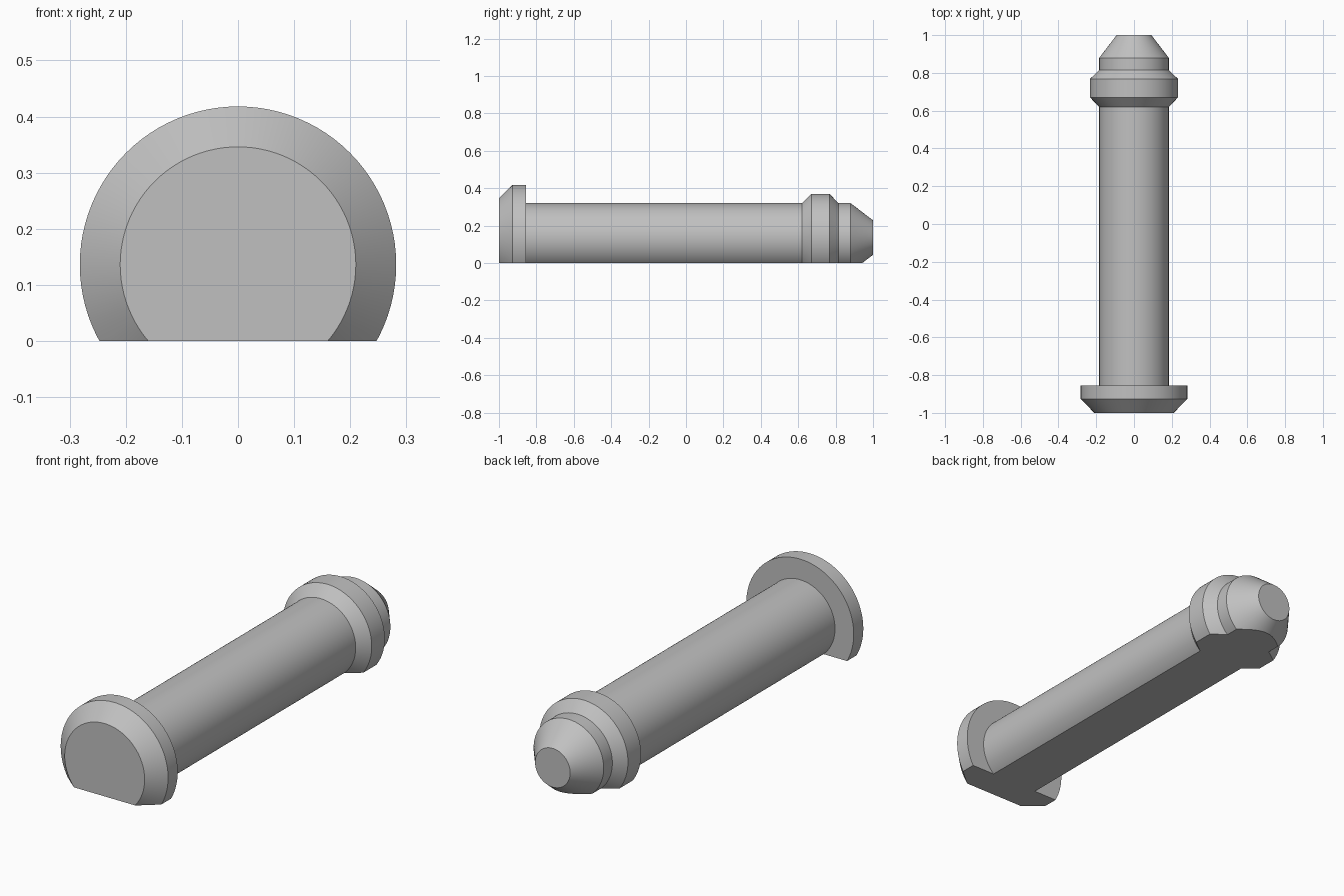
import bpy, bmesh, math
from mathutils import Vector

cube = bpy.data.objects.get("Cube")
if cube:
    bpy.data.objects.remove(cube, do_unlink=True)

AXIS_Z = 0.136   # height of the pin's axis above the flat underside
SIDES = 96

# Plain grey plastic
grey = bpy.data.materials.new("grey")
grey.use_nodes = True
colour = (0.53, 0.53, 0.53, 1)
grey.diffuse_color = colour
grey.node_tree.nodes["Principled BSDF"].inputs["Base Color"].default_value = colour

# (y, radius) from the chamfered head, along the shaft and collar, to the tapered tip
profile = [(-1, 0), (-1, 0.21), (-0.927, 0.282), (-0.855, 0.282),
           (-0.855, 0.184), (0.62, 0.184), (0.67, 0.233), (0.768, 0.233),
           (0.815, 0.184), (0.88, 0.184), (1, 0.092), (1, 0)]

# Turned body
bm = bmesh.new()
verts = [bm.verts.new((0, y, AXIS_Z + r)) for y, r in profile]
edges = [bm.edges.new(pair) for pair in zip(verts, verts[1:])]
bmesh.ops.spin(bm, geom=verts + edges, cent=(0, 0, AXIS_Z), axis=(0, 1, 0),
               angle=math.tau, steps=SIDES, use_duplicate=False)
bmesh.ops.remove_doubles(bm, verts=bm.verts, dist=1e-5)

# Flat underside
cut = bmesh.ops.bisect_plane(bm, geom=bm.verts[:] + bm.edges[:] + bm.faces[:],
                             plane_co=Vector((0, 0, 0)), plane_no=Vector((0, 0, 1)),
                             clear_inner=True)
rim = [e for e in bm.edges if e.is_boundary]
bmesh.ops.contextual_create(bm, geom=rim)
bmesh.ops.recalc_face_normals(bm, faces=bm.faces)

mesh = bpy.data.meshes.new("retaining_pin")
bm.to_mesh(mesh)
bm.free()
mesh.materials.append(grey)
pin = bpy.data.objects.new("retaining_pin", mesh)
bpy.context.collection.objects.link(pin)

# Smooth round sides with crisp chamfer edges
bpy.ops.object.select_all(action='DESELECT')
pin.select_set(True)
bpy.context.view_layer.objects.active = pin
bpy.ops.object.shade_smooth_by_angle(angle=math.radians(25))
